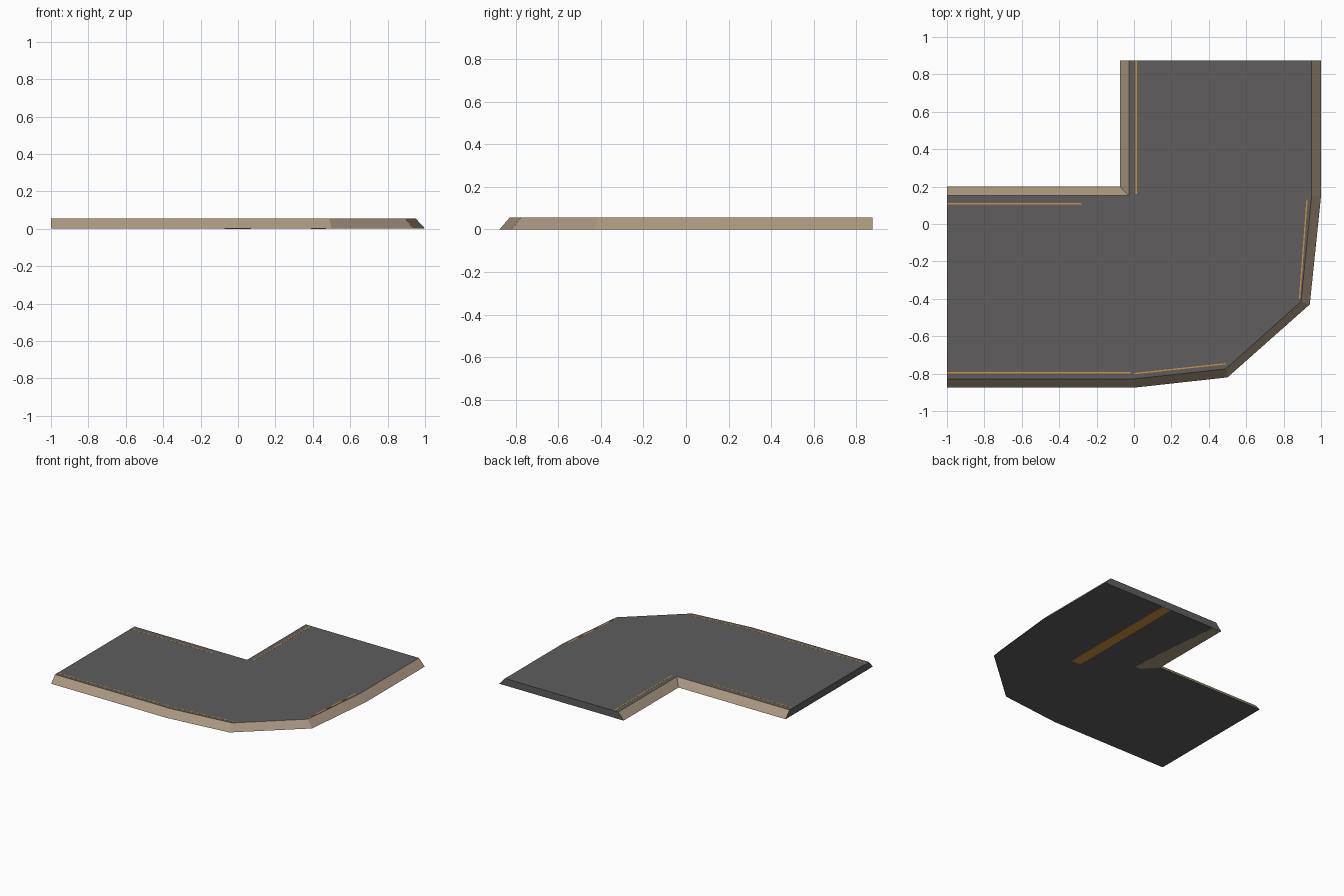
import bpy, bmesh
from mathutils import Vector

if "Cube" in bpy.data.objects:
    bpy.data.objects.remove(bpy.data.objects["Cube"])

H = 0.055      # slab height
Z0 = 0.0008    # slab underside, just above the painted patches


def material(name, color):
    m = bpy.data.materials.new(name)
    m.diffuse_color = (*color, 1)
    m.use_nodes = True
    m.node_tree.nodes["Principled BSDF"].inputs["Base Color"].default_value = m.diffuse_color
    return m


asphalt = material("asphalt grey", (0.115, 0.111, 0.111))
curb = material("curb tan", (0.40, 0.315, 0.22))
paint = material("line orange", (0.60, 0.29, 0.045))


def make_object(name, bm, mats):
    bmesh.ops.recalc_face_normals(bm, faces=bm.faces)
    me = bpy.data.meshes.new(name)
    bm.to_mesh(me)
    bm.free()
    for m in mats:
        me.materials.append(m)
    ob = bpy.data.objects.new(name, me)
    bpy.context.collection.objects.link(ob)
    return ob


def loft(name, low, high, z0, z1, mats):
    """Solid between two matching outlines."""
    bm = bmesh.new()
    a = [bm.verts.new((x, y, z0)) for x, y in low]
    b = [bm.verts.new((x, y, z1)) for x, y in high]
    bm.faces.new(a[::-1])
    bm.faces.new(b)
    n = len(a)
    for i in range(n):
        j = (i + 1) % n
        bm.faces.new((a[i], a[j], b[j], b[i]))
    bm.normal_update()
    # sloping sides are curb, flat top, bottom and road ends are asphalt
    if len(mats) > 1:
        for f in bm.faces:
            f.material_index = 1 if 0.1 < abs(f.normal.z) < 0.95 else 0
    return make_object(name, bm, mats)


# Road corner slab with sloped curbs
foot = [(-1, -0.875), (0, -0.875), (0.5, -0.82), (0.94, -0.43), (1, 0.15),
        (1, 0.875), (-0.075, 0.875), (-0.075, 0.2), (-1, 0.2)]
crown = [(-1, -0.828), (0, -0.828), (0.49, -0.775), (0.893, -0.415), (0.95, 0.15),
         (0.95, 0.875), (-0.028, 0.875), (-0.028, 0.152), (-1, 0.152)]
loft("road_corner", foot, crown, Z0, H, [asphalt, curb])


# Thin painted lines along the edges of the road
def line(name, p, q, width=0.007):
    p, q = Vector(p), Vector(q)
    d = (q - p).normalized()
    s = Vector((-d.y, d.x)) * width / 2
    pts = [p - s, q - s, q + s, p + s]
    loft(name, pts, pts, H - 0.002, H + 0.0006, [paint])


line("inner_line_back", (0.012, 0.16), (0.012, 0.875))
line("inner_line_left", (-1, 0.108), (-0.28, 0.108))
line("outer_line_front", (-1, -0.795), (-0.02, -0.795))
line("outer_line_bend", (0, -0.8), (0.49, -0.747))
line("outer_line_right", (0.885, -0.4), (0.925, 0.13))

# Colour patches showing on the underside
stripe = [(0.39, -0.13), (0.47, -0.13), (0.47, 0.875), (0.39, 0.875)]
loft("underside_stripe", stripe, stripe, 0, 0.002, [paint])
patch = [(-0.073, 0.2), (0.02, 0.1), (0.07, 0.1), (0.05, 0.4), (0.0, 0.875), (-0.073, 0.875)]
loft("underside_curb_patch", patch, patch, 0, 0.002, [curb])
